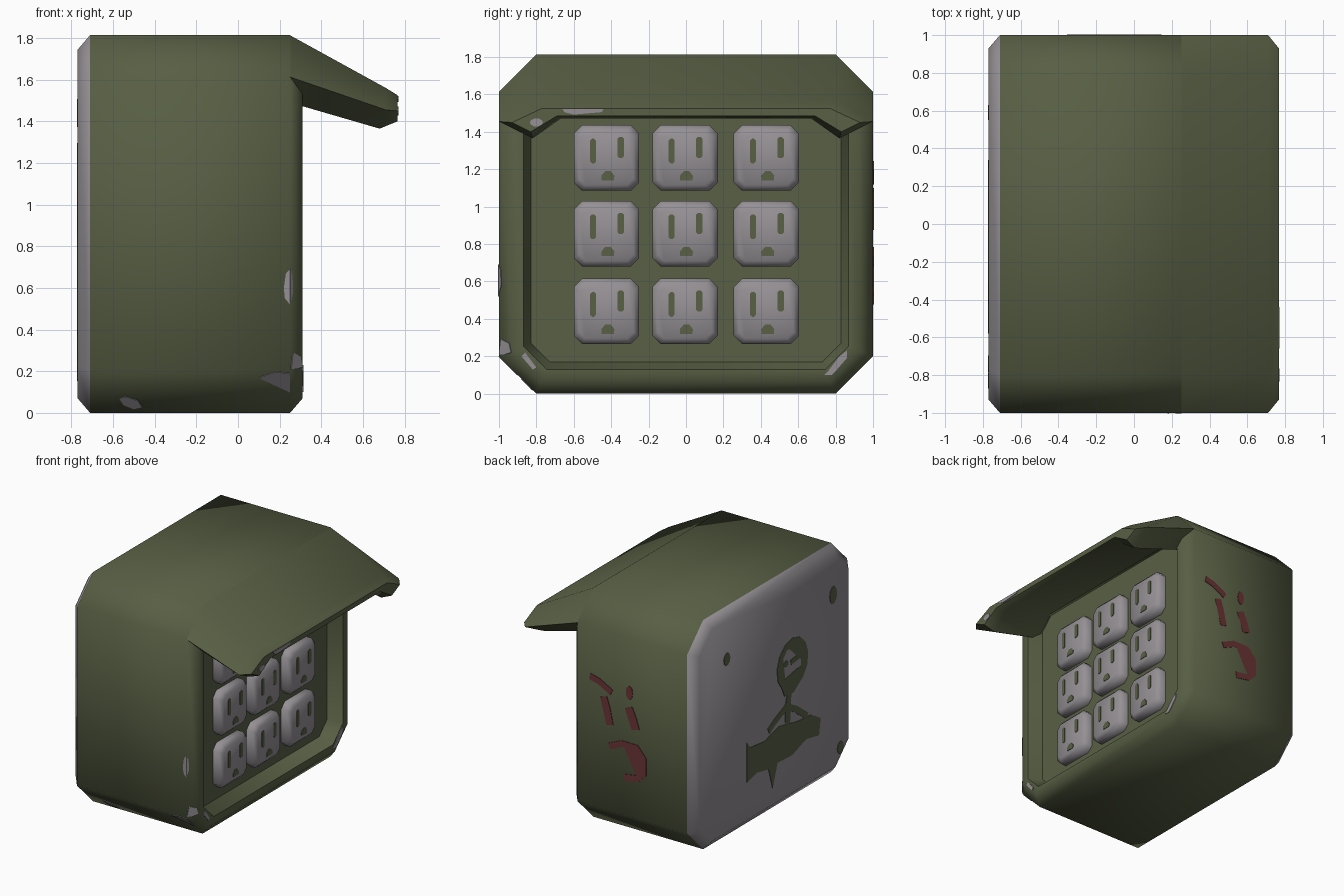
import bpy, bmesh, math
from mathutils import Vector

if "Cube" in bpy.data.objects:
    bpy.data.objects.remove(bpy.data.objects["Cube"])


def material(name, rgb):
    m = bpy.data.materials.new(name)
    m.diffuse_color = (*rgb, 1)
    m.use_nodes = True
    m.node_tree.nodes["Principled BSDF"].inputs["Base Color"].default_value = m.diffuse_color
    return m


GREEN = material("olive_green", (0.098, 0.115, 0.058))
GREY = material("bare_grey", (0.30, 0.28, 0.30))
RED = material("dark_red", (0.145, 0.034, 0.036))


def finish(bm, name, mats, smooth=None):
    bmesh.ops.recalc_face_normals(bm, faces=bm.faces)
    me = bpy.data.meshes.new(name)
    bm.to_mesh(me)
    bm.free()
    ob = bpy.data.objects.new(name, me)
    bpy.context.collection.objects.link(ob)
    for m in mats:
        me.materials.append(m)
    if smooth:
        bpy.ops.object.select_all(action='DESELECT')
        ob.select_set(True)
        bpy.context.view_layer.objects.active = ob
        bpy.ops.object.shade_smooth_by_angle(angle=math.radians(smooth))
    return ob


def octagon(x, hy, hz, c, cy=0, cz=0):
    """Rectangle with cut corners in the yz plane."""
    q = [(hy, hz - c), (hy - c, hz), (c - hy, hz), (-hy, hz - c),
         (-hy, c - hz), (c - hy, -hz), (hy - c, -hz), (hy, c - hz)]
    return [(x, cy + a, cz + b) for a, b in q]


def loft(bm, rings):
    vs = [[bm.verts.new(p) for p in r] for r in rings]
    n = len(vs[0])
    for a, b in zip(vs, vs[1:]):
        for i in range(n):
            j = (i + 1) % n
            bm.faces.new((a[i], a[j], b[j], b[i]))
    return vs


# Body: lofted octagons, ending in the recessed front panel
bm = bmesh.new()
rings = []
for x, d in [(-.77, .07), (-.71, 0), (.25, 0), (.31, .07), (.31, .13), (.20, .17)]:
    rings.append(octagon(x, 1 - d, .907 - d, .2 - .586 * d, 0, .907))
vs = loft(bm, rings)
bm.faces.new(vs[0])
bm.faces.new(vs[-1])
for f in bm.faces:
    if f.calc_center_median().x < -.72:      # bare back plate
        f.material_index = 1
finish(bm, "box_body", [GREEN, GREY], 50)


# Rain hood: half profile (x, y, z) mirrored, lofted forward and down
def mirrored(half):
    o1, o2, t, i = half
    m = lambda p: (p[0], -p[1], p[2])
    return [m(o2), m(o1), o1, o2, t, i, m(i), m(t)]


bm = bmesh.new()
vs = loft(bm, [mirrored(h) for h in (
    [(.21, .78, 1.79), (.21, .98, 1.60), (.21, .86, 1.50), (.21, .72, 1.65)],
    [(.25, .80, 1.813), (.25, 1.0, 1.613), (.25, .86, 1.49), (.25, .72, 1.64)],
    [(.71, .80, 1.56), (.71, 1.0, 1.455), (.68, .82, 1.365), (.68, .67, 1.47)],
    [(.767, .77, 1.525), (.767, .93, 1.45), (.767, .83, 1.40), (.767, .69, 1.485)])])
for r in (vs[0], vs[-1]):
    for k in ((1, 2, 5, 6), (2, 3, 4, 5), (0, 1, 6, 7)):
        bm.faces.new([r[i] for i in k])
finish(bm, "rain_hood", [GREEN], 50)


# Painted details: thin plates mapped on a plane (origin, u, v, normal)
def plates(name, polys, origin, u, v, n, mat):
    o, u, v = Vector(origin), Vector(u), Vector(v)
    n = Vector(n).normalized() * .004
    bm = bmesh.new()
    for poly in polys:
        base = [o + u * a + v * b for a, b in poly]
        lo, hi = loft(bm, [[p - n * .5 for p in base], [p + n for p in base]])
        bm.faces.new(lo)
        bm.faces.new(hi)
    bmesh.ops.triangulate(bm, faces=[f for f in bm.faces if len(f.verts) > 4])
    return finish(bm, name, [mat])


def ellipse(cx, cy, rx, ry, n=10):
    return [(cx + rx * math.cos(2 * math.pi * i / n),
             cy + ry * math.sin(2 * math.pi * i / n)) for i in range(n)]


def stroke(pts, w):
    """Brush line as one ribbon polygon."""
    left, right = [], []
    for i, p in enumerate(pts):
        a, b = Vector(pts[max(i - 1, 0)]), Vector(pts[min(i + 1, len(pts) - 1)])
        d = (b - a).normalized() * w / 2
        left.append((p[0] - d.y, p[1] + d.x))
        right.append((p[0] + d.y, p[1] - d.x))
    return left + right[::-1]


# Nine sockets with slots
slots = []
for r, cz in enumerate((1.26, .855, .44)):
    for c, cy in enumerate((-.425, -.005, .43)):
        bm = bmesh.new()
        vs = loft(bm, [octagon(.19, .175, .175, .045, cy, cz),
                       octagon(.245, .175, .175, .045, cy, cz),
                       octagon(.272, .145, .145, .035, cy, cz)])
        bm.faces.new(vs[0])
        bm.faces.new(vs[-1])
        finish(bm, f"socket_{r}_{c}", [GREY], 50)
        slots.append([(cy + y, cz + z) for _, y, z in octagon(0, .016, .066, .01, -.072, .037)])
        slots.append([(cy + y, cz + z) for _, y, z in octagon(0, .018, .056, .01, .076, .055)])
        slots.append([(cy + y, cz + z) for y, z in
                      ((-.027, -.12), (.04, -.12), (.042, -.095), (.022, -.07),
                       (-.006, -.07), (-.028, -.095))])
Y, Z = (0, 1, 0), (0, 0, 1)
plates("socket_slots", slots, (.272, 0, 0), Y, Z, (1, 0, 0), GREEN)

# Back painting: round head, stick arms, table shape and worn spots
ring = [(-.23 + .17 * math.cos(t), 1.09 + .18 * math.sin(t))
        for t in [math.radians(-50 + 28 * i) for i in range(11)]]
back = [
    stroke(ring, .05),
    [(-.05, 1.05), (-.12, 1.0), (-.28, 1.03), (-.39, 1.03), (-.36, .94), (-.24, .86), (-.13, .87)],
    ellipse(-.15, 1.12, .03, .025), stroke([(-.21, 1.11), (-.31, 1.12)], .04),
    stroke([(-.19, .88), (-.16, .78), (-.17, .60)], .05),
    stroke([(-.16, .78), (-.02, .72), (.07, .67)], .05),
    stroke([(-.16, .78), (-.28, .71), (-.41, .61)], .05),
    [(.34, .68), (.30, .63), (.12, .61), (-.06, .66), (-.3, .61), (-.46, .60), (-.58, .53),
     (-.56, .40), (-.4, .43), (-.22, .37), (-.04, .38), (.02, .20), (.07, .37), (.22, .40), (.34, .37)],
    ellipse(-.74, 1.44, .045, .07), ellipse(.59, 1.44, .04, .05), ellipse(-.83, .20, .04, .05)]
plates("back_painting", back, (-.77, 0, 0), Y, Z, (-1, 0, 0), GREEN)

# Red brush marks on the far side
marks = [stroke([(.14, 1.22), (.06, 1.20), (-.05, 1.14)], .05), ellipse(-.205, 1.18, .03, .055),
         stroke([(.02, 1.09), (-.01, 1.0), (-.035, .88)], .06),
         stroke([(-.20, 1.06), (-.235, .98), (-.26, .90)], .07),
         stroke([(-.03, .71), (-.14, .76), (-.27, .76), (-.33, .69), (-.33, .57),
                 (-.28, .52), (-.16, .50)], .05)]
plates("red_marks", marks, (0, 1, 0), (1, 0, 0), Z, Y, RED)

# Chipped paint on edges
plates("chips_near_side", [[(.22, .60), (.225, .55), (.25, .52), (.25, .69), (.23, .67)]],
       (0, -1, 0), (1, 0, 0), Z, (0, -1, 0), GREY)
plates("chips_front_edge", [[(.05, .21), (.5, .21), (.95, .22), (.8, .27), (.2, .29)],
                            [(0, .53), (.2, .58), (.15, .66), (0, .69)]],
       (.25, -1, 0), (.06, .07, 0), Z, (.07, -.06, 0), GREY)
plates("chips_bottom_edge", [[(-.57, .07), (-.55, .04), (-.50, .02), (-.46, .03), (-.48, .06), (-.54, .08)],
                             [(.10, .17), (.25, .1), (.25, .19), (.18, .2)]],
       (0, -.8, 0), (1, 0, 0), (0, -1, 1), (0, -1, -1), GREY)
plates("chips_front_rim", [[(.74, .1), (.78, .1), (.80, .12), (.86, .19), (.86, .23), (.82, .2), (.76, .12)],
                           [(-.88, .20), (-.82, .13), (-.80, .14), (-.86, .22)]],
       (.31, 0, 0), Y, Z, (1, 0, 0), GREY)
plates("chips_hood", [[(-.66, 1.522), (-.44, 1.522), (-.45, 1.505), (-.60, 1.492), (-.65, 1.505)],
                      ellipse(-.80, 1.45, .035, .022)],
       (.767, 0, 0), Y, Z, (1, 0, 0), GREY)
